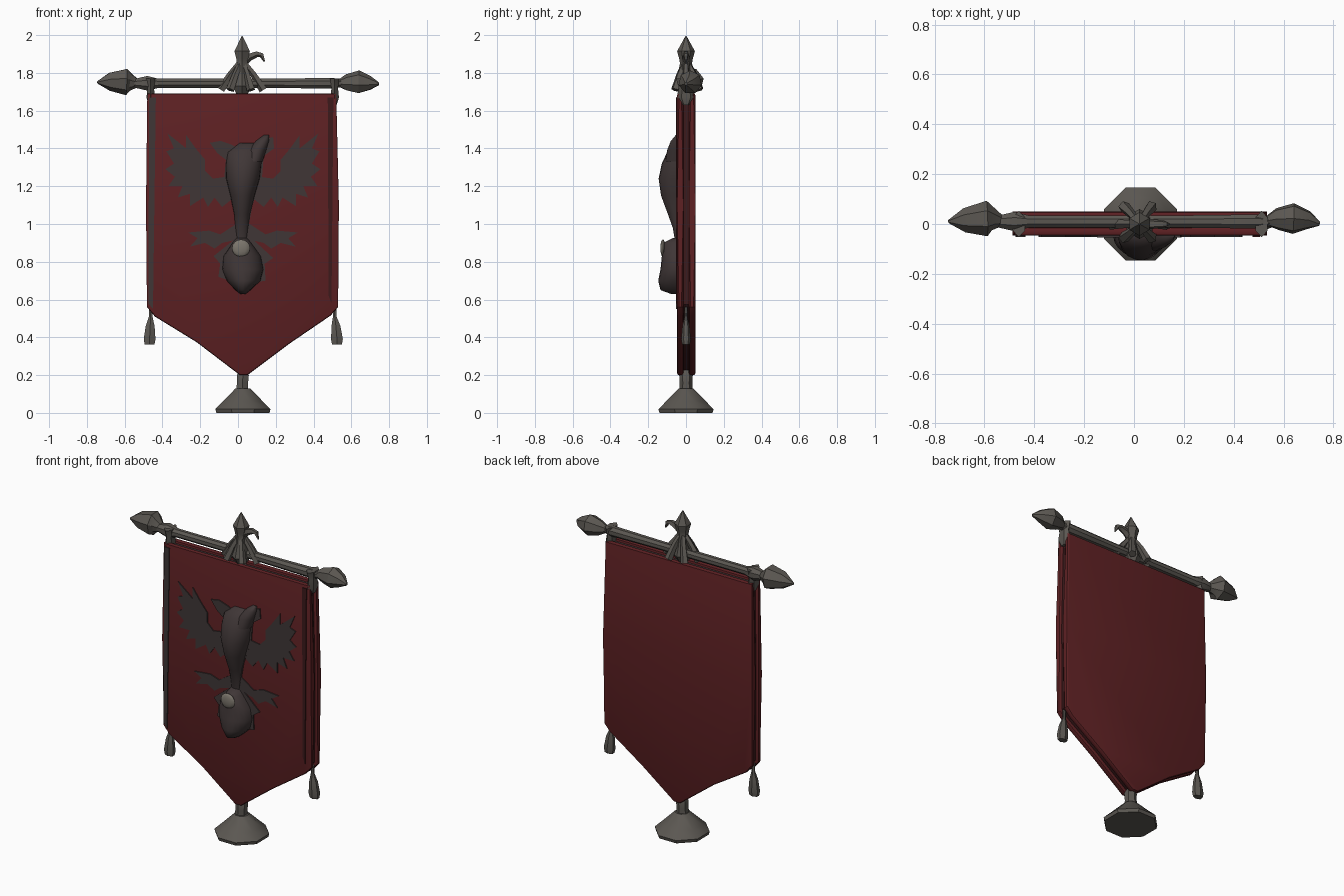
import bpy, bmesh, math
from mathutils import Vector

CX = 0.026  # centre line of the cloth


def material(name, rgb):
    m = bpy.data.materials.new(name)
    m.diffuse_color = (*rgb, 1)
    return m


RED = material("deep red cloth", (0.112, 0.015, 0.017))
DARKRED = material("dark red lining", (0.045, 0.010, 0.011))
CHARCOAL = material("charcoal emblem", (0.050, 0.037, 0.037))
IRON = material("grey iron", (0.105, 0.096, 0.084))
PALE = material("pale grey metal", (0.20, 0.18, 0.15))


def finish(name, bm, mat, angle=40):
    bmesh.ops.recalc_face_normals(bm, faces=bm.faces)
    me = bpy.data.meshes.new(name)
    bm.to_mesh(me)
    bm.free()
    ob = bpy.data.objects.new(name, me)
    bpy.context.collection.objects.link(ob)
    me.materials.append(mat)
    bpy.ops.object.select_all(action='DESELECT')
    ob.select_set(True)
    bpy.context.view_layer.objects.active = ob
    bpy.ops.object.shade_smooth_by_angle(angle=math.radians(angle))
    return ob


def prism(name, outline, y0, y1, mat, bevel=0):
    """Front outline (x, z) pushed back from y0 to y1."""
    bm = bmesh.new()
    f = bm.faces.new([bm.verts.new((x, y0, z)) for x, z in outline])
    r = bmesh.ops.extrude_face_region(bm, geom=[f])
    for v in r['geom']:
        if isinstance(v, bmesh.types.BMVert):
            v.co.y = y1
    if bevel:
        rim = [e for e in bm.edges if abs(e.verts[0].co.y - e.verts[1].co.y) < 1e-5]
        bmesh.ops.bevel(bm, geom=rim, offset=bevel, segments=2, profile=0.5, affect='EDGES')
    bmesh.ops.triangulate(bm, faces=[f for f in bm.faces if len(f.verts) > 4])
    return finish(name, bm, mat)


def tube(name, pts, radii, mat, segs=8, ysc=1.0, angle=40):
    """Skin of varying radius along a path lying mostly in the x-z plane."""
    bm = bmesh.new()
    pts = [Vector(p) for p in pts]
    rings = []
    for i, p in enumerate(pts):
        d = (pts[min(i + 1, len(pts) - 1)] - pts[max(i - 1, 0)]).normalized()
        side = d.cross(Vector((0, 1, 0))).normalized()
        depth = side.cross(d).normalized() * ysc
        rings.append([bm.verts.new(p + radii[i] * (side * math.cos(a) + depth * math.sin(a)))
                      for a in (math.tau * (k + 0.5) / segs for k in range(segs))])
    for a, b in zip(rings, rings[1:]):
        for k in range(segs):
            bm.faces.new((a[k], a[(k + 1) % segs], b[(k + 1) % segs], b[k]))
    bm.faces.new(rings[0])
    bm.faces.new(rings[-1])
    return finish(name, bm, mat, angle)


def relief(name, rows, mat, y_back=-0.044, segs=10):
    """Rounded raised shape; rows are (z, centre x, half width, front y)."""
    bm = bmesh.new()
    rings = [[bm.verts.new((cx - hw * math.cos(math.pi * k / segs),
                            y_back + (yf - y_back) * math.sin(math.pi * k / segs), z))
              for k in range(segs + 1)] for z, cx, hw, yf in rows]
    for a, b in zip(rings, rings[1:]):
        for k in range(segs):
            bm.faces.new((a[k], a[k + 1], b[k + 1], b[k]))
    for r in (rings[0], rings[-1]):
        bm.faces.new(r)
    return finish(name, bm, mat, 60)


def shift(pts, s=1):
    return [(CX + s * x, z) for x, z in pts]


# Cloth: front and back sheets around a recessed core
cloth = [(-0.48, 1.69), (-0.487, 1.1), (-0.482, 0.56), (-0.44, 0.51), (-0.22, 0.375), (0.01, 0.20),
         (0.05, 0.20), (0.27, 0.365), (0.49, 0.515), (0.53, 0.56), (0.534, 1.1), (0.52, 1.69)]
core = [(CX + (x - CX) * 0.97, 0.94 + (z - 0.94) * 0.965) for x, z in cloth]
prism("front_cloth", cloth, -0.047, -0.014, RED, 0.010)
prism("back_cloth", cloth, 0.015, 0.050, RED, 0.010)
prism("cloth_core", core, -0.02, 0.02, DARKRED)
prism("cloth_top_lining", [(-0.47, 1.65), (0.51, 1.65), (0.51, 1.675), (-0.47, 1.675)],
      -0.016, 0.017, CHARCOAL)

# Border stripes down both edges of the front
prism("left_stripe", [(-0.47, 1.67), (-0.475, 0.58), (-0.45, 0.55), (-0.435, 1.67)], -0.052, -0.044, CHARCOAL)
prism("right_stripe", [(0.475, 1.67), (0.48, 0.62), (0.495, 0.58), (0.505, 1.67)], -0.052, -0.044, DARKRED)

# Bird emblem: flat wings, legs, heads and tail
wing = [(-.03, 1.25), (-.09, 1.25), (-.16, 1.24), (-.20, 1.28), (-.20, 1.34), (-.25, 1.40), (-.30, 1.47),
        (-.30, 1.40), (-.40, 1.48), (-.365, 1.40), (-.405, 1.385), (-.365, 1.32), (-.41, 1.29),
        (-.36, 1.25), (-.395, 1.20), (-.32, 1.20), (-.345, 1.14), (-.28, 1.16), (-.28, 1.095),
        (-.21, 1.14), (-.185, 1.09), (-.15, 1.14), (-.11, 1.09), (-.06, 1.13), (-.03, 1.13)]
leg = [(-.02, 1.01), (-.12, .945), (-.18, .965), (-.29, .955), (-.24, .925), (-.28, .88), (-.20, .90),
       (-.15, .87), (-.11, .90), (-.02, .92)]
heads = [(-.175, 1.43), (-.12, 1.44), (-.06, 1.42), (0, 1.39), (.06, 1.42), (.10, 1.45), (.16, 1.46),
         (.165, 1.40), (.11, 1.36), (.10, 1.23), (.05, 1.10), (.02, .93), (-.02, .93), (-.045, 1.10),
         (-.10, 1.23), (-.09, 1.34), (-.135, 1.375)]
tail = [(-.03, .93), (-.155, .83), (-.12, .79), (-.13, .72), (-.07, .70), (0, .63), (.06, .69),
        (.12, .70), (.115, .79), (.16, .82), (.04, .93)]
for side, s in (("left", 1), ("right", -1)):
    prism(side + "_wing", shift(wing, s), -0.053, -0.044, CHARCOAL)
    prism(side + "_leg", shift(leg, s), -0.053, -0.044, CHARCOAL)
prism("heads_plate", shift(heads), -0.0535, -0.044, CHARCOAL)
prism("tail_plate", shift(tail), -0.0535, -0.044, CHARCOAL)

# Raised bird body, right head and tail
relief("bird_body", [(1.43, .05, .04, -.06), (1.38, .035, .09, -.10), (1.32, .03, .095, -.128),
                     (1.24, .026, .09, -.145), (1.15, .024, .065, -.132), (1.05, .022, .042, -.095),
                     (0.98, .02, .035, -.07), (0.92, .02, .03, -.06)], CHARCOAL)
relief("bird_tail", [(.925, .02, .03, -.07), (.90, .02, .05, -.12), (.83, .022, .10, -.128),
                     (.76, .026, .11, -.135), (.70, .03, .09, -.147), (.65, .026, .04, -.135),
                     (.63, .026, .015, -.08)], CHARCOAL)
relief("bird_head", [(1.47, .15, .015, -.055), (1.44, .13, .035, -.08), (1.39, .10, .05, -.10),
                     (1.33, .08, .05, -.11)], CHARCOAL)
bm = bmesh.new()
bmesh.ops.create_uvsphere(bm, u_segments=12, v_segments=8, radius=1)
for v in bm.verts:
    v.co = Vector((0.016 + v.co.x * .048, -.122 + v.co.y * .014, .872 + v.co.z * .046))
finish("pale_boss", bm, PALE)

# Cross bar with pointed ends
Z = 1.745
tube("cross_bar", [(x, 0.01, Z) for x in (-0.56, -0.48, -0.42, -0.1, 0.15, 0.3, 0.5, 0.545)],
     [0.022, 0.042, 0.026, 0.026, 0.026, 0.028, 0.031, 0.022], IRON)
tube("left_finial", [(x, y, z) for x, y, z in ((-0.745, .01, 1.75), (-0.68, .015, 1.755),
     (-0.59, .022, 1.755), (-0.565, .018, 1.75), (-0.53, .012, Z))],
     [0.006, 0.05, 0.073, 0.045, 0.022], IRON, 7, 1.0, 25)
tube("right_finial", [(0.745, .0, 1.742), (0.70, .015, 1.745), (0.64, .022, 1.75), (0.575, .02, 1.748),
     (0.53, .012, Z)], [0.008, 0.038, 0.063, 0.045, 0.018], IRON, 7, 1.0, 25)

# Central spear ornament with braces and a side hook
tube("centre_spear", [(0.022, 0, z) for z in (1.69, 1.73, 1.78, 1.85, 1.875, 1.915, 1.995)],
     [0.035, 0.06, 0.045, 0.032, 0.036, 0.047, 0.003], IRON, 6, 1.0, 30)
for i, (x, y) in enumerate(((-.09, 0), (.135, 0), (-.04, -.055), (.07, -.055), (-.04, .07), (.07, .07))):
    tube("brace_%d" % (i + 1), [(.022, 0, 1.87), (.022 + (x - .022) * .55, y * .6, 1.79), (x, y, 1.71)],
         [0.014, 0.018, 0.024], IRON, 5)
tube("side_hook", [(.03, 0, 1.85), (.06, 0, 1.885), (.10, 0, 1.90), (.125, 0, 1.895), (.14, 0, 1.86)],
     [.018, .022, .017, .014, .004], IRON, 5)

# Hangers and tassels at both edges
for side, x, lean in (("left", -0.462, -.006), ("right", 0.512, .012)):
    tube(side + "_hanger", [(x, 0, 1.77), (x, 0, 1.72), (x, 0, 1.67), (x, 0, 1.63)],
         [.028, .02, .026, .012], IRON, 6, 1.9)
    tube(side + "_tassel", [(x, 0, .56), (x, 0, .51), (x + lean * .5, 0, .46), (x + lean, 0, .39),
         (x + lean, 0, .362)], [.012, .011, .027, .036, .03], IRON, 6, 0.7, 30)

# Foot and neck
tube("foot", [(CX, 0, z) for z in (0, .02, .06, .13)], [.152, .158, .115, .042], IRON, 8, 1.0, 35)
tube("neck", [(CX - .004, 0, .12), (CX - .002, 0, .16), (CX, 0, .20), (CX, 0, .23)],
     [.036, .034, .036, .02], IRON, 6)
